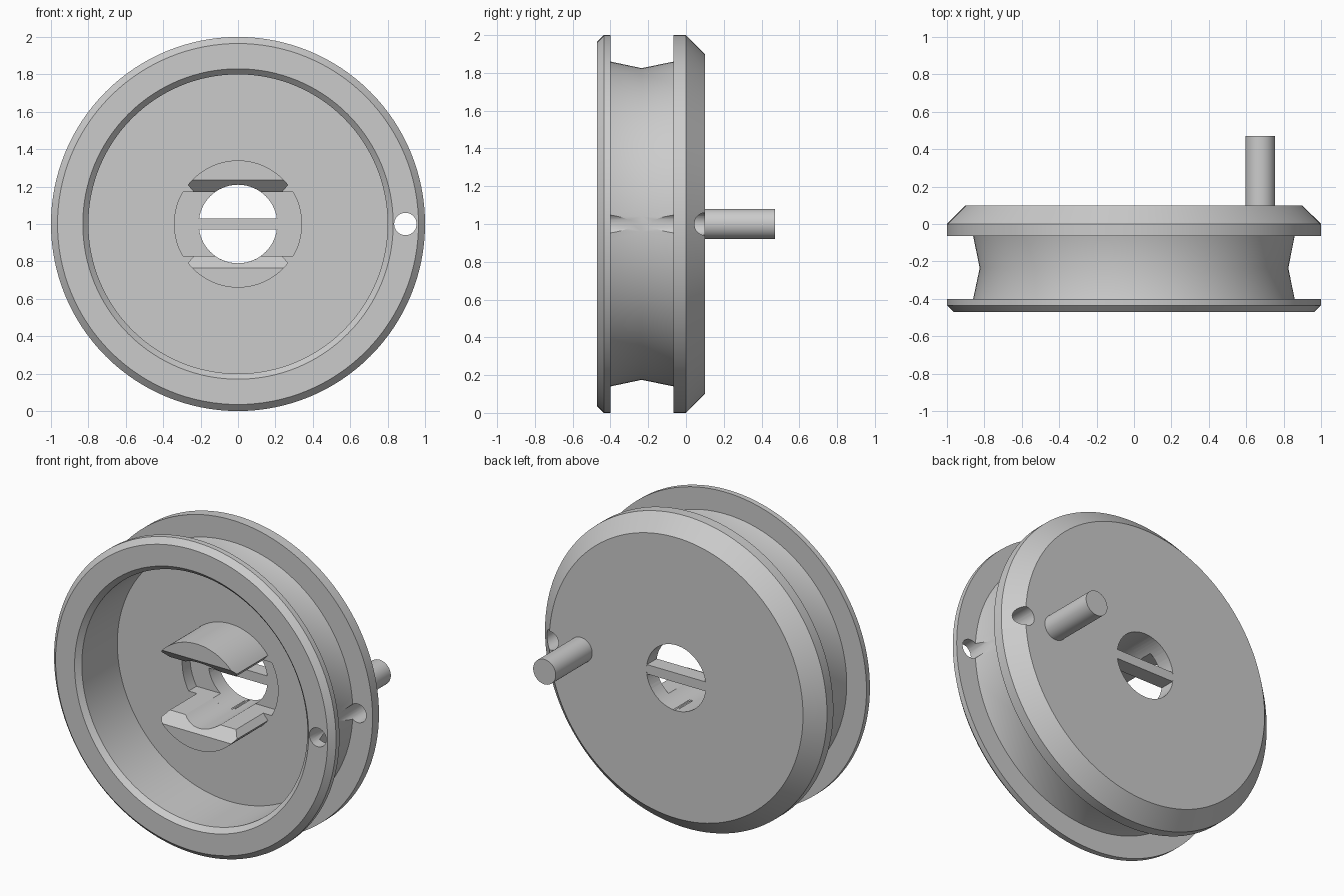
import bpy, bmesh, math
from mathutils import Vector

cube = bpy.data.objects.get("Cube")
if cube:
    bpy.data.objects.remove(cube, do_unlink=True)

CZ = 1.0            # height of the wheel axis
BACK, FLOOR = 0.1, -0.08
BORE, HUB = 0.21, 0.34
SLOT = 0.17         # half height of the hub recess

grey = bpy.data.materials.new("grey_plastic")
grey.use_nodes = True
grey.diffuse_color = (0.6, 0.6, 0.6, 1)
grey.node_tree.nodes["Principled BSDF"].inputs["Base Color"].default_value = (0.6, 0.6, 0.6, 1)


def make_object(name, bm):
    bmesh.ops.recalc_face_normals(bm, faces=bm.faces)
    mesh = bpy.data.meshes.new(name)
    bm.to_mesh(mesh)
    bm.free()
    mesh.materials.append(grey)
    obj = bpy.data.objects.new(name, mesh)
    bpy.context.collection.objects.link(obj)
    return obj


def activate(obj):
    bpy.ops.object.select_all(action='DESELECT')
    obj.select_set(True)
    bpy.context.view_layer.objects.active = obj


def smooth(obj):
    activate(obj)
    bpy.ops.object.shade_smooth_by_angle(angle=math.radians(30))


def arc(radius, start, end, steps, cx=0.0):
    """Points (x, z offset) along an arc, angles in radians."""
    return [(cx + radius * math.cos(start + (end - start) * i / steps),
             radius * math.sin(start + (end - start) * i / steps))
            for i in range(steps + 1)]


def circle(radius, cx=0.0, steps=64):
    return arc(radius, 0, math.tau, steps, cx)[:-1]


def prism(outline, y0, y1):
    """Extrude an (x, z offset) outline along y."""
    bm = bmesh.new()
    face = bm.faces.new([bm.verts.new((x, y0, CZ + z)) for x, z in outline])
    out = bmesh.ops.extrude_face_region(bm, geom=[face])
    moved = [v for v in out["geom"] if isinstance(v, bmesh.types.BMVert)]
    bmesh.ops.translate(bm, verts=moved, vec=(0, y1 - y0, 0))
    return bm


def lathe(profile, steps=128):
    """Spin a (radius, y) profile round the wheel axis."""
    bm = bmesh.new()
    verts = [bm.verts.new((r, y, CZ)) for r, y in profile]
    edges = [bm.edges.new(pair) for pair in zip(verts, verts[1:])]
    bmesh.ops.spin(bm, geom=verts + edges, cent=(0, 0, CZ), axis=(0, 1, 0),
                   angle=math.tau, steps=steps, use_merge=True)
    bmesh.ops.remove_doubles(bm, verts=bm.verts, dist=1e-5)
    return bm


def cut(obj, bm):
    cutter = make_object("cutter", bm)
    cutter.hide_render = True
    activate(obj)
    mod = obj.modifiers.new("cut", 'BOOLEAN')
    mod.operation, mod.solver, mod.object = 'DIFFERENCE', 'EXACT', cutter
    bpy.ops.object.modifier_apply(modifier=mod.name)
    bpy.data.objects.remove(cutter, do_unlink=True)


# Spool body: open drum at the front, V groove round the rim, solid back
spool = make_object("spool_body", lathe([
    (0, FLOOR), (0.80, FLOOR), (0.80, -0.44), (0.83, -0.47),
    (0.965, -0.47), (1.0, -0.435), (1.0, -0.40), (0.86, -0.40),
    (0.825, -0.235), (0.86, -0.065), (1.0, -0.065), (1.0, 0),
    (0.9, BACK), (0, BACK)]))

# Hub recess, centre bore and the cord hole near the rim
a = math.asin(SLOT / HUB)
cut(spool, prism(arc(HUB, -a, a, 24) + arc(HUB, math.pi - a, math.pi + a, 24), -0.3, 0))
cut(spool, prism(circle(BORE), -0.6, 0.3))
cut(spool, prism(circle(0.06, 0.895, 32), -0.6, 0.3))
smooth(spool)

# Pair of snap clips, with a bore groove and a chamfered inner tip
side = math.atan2(0.21, 0.27)
b = math.asin(SLOT / BORE)
for name, sign in (("upper_clip", 1), ("lower_clip", -1)):
    outline = arc(HUB, side, math.pi - side, 32) + [(-0.235, SLOT)]
    outline += arc(BORE, math.pi - b, b, 16) + [(0.235, SLOT)]
    bm = prism([(x, sign * z) for x, z in outline], -0.42, FLOOR + 0.01)
    res = bmesh.ops.bisect_plane(
        bm, geom=bm.verts[:] + bm.edges[:] + bm.faces[:],
        plane_co=Vector((0, -0.42, CZ + sign * 0.235)),
        plane_no=Vector((0, -1, -sign)), clear_outer=True)
    rim = [e for e in res["geom_cut"] if isinstance(e, bmesh.types.BMEdge)]
    bmesh.ops.contextual_create(bm, geom=rim)
    smooth(make_object(name, bm))

# Flat bar across the bore
w = BORE + 0.005
make_object("cross_bar", prism([(-w, -0.03), (w, -0.03), (w, 0.03), (-w, 0.03)], 0.0, BACK - 0.001))

# Crank pin on the back
smooth(make_object("crank_pin", prism(circle(0.08, 0.675, 48), BACK - 0.02, 0.47)))
